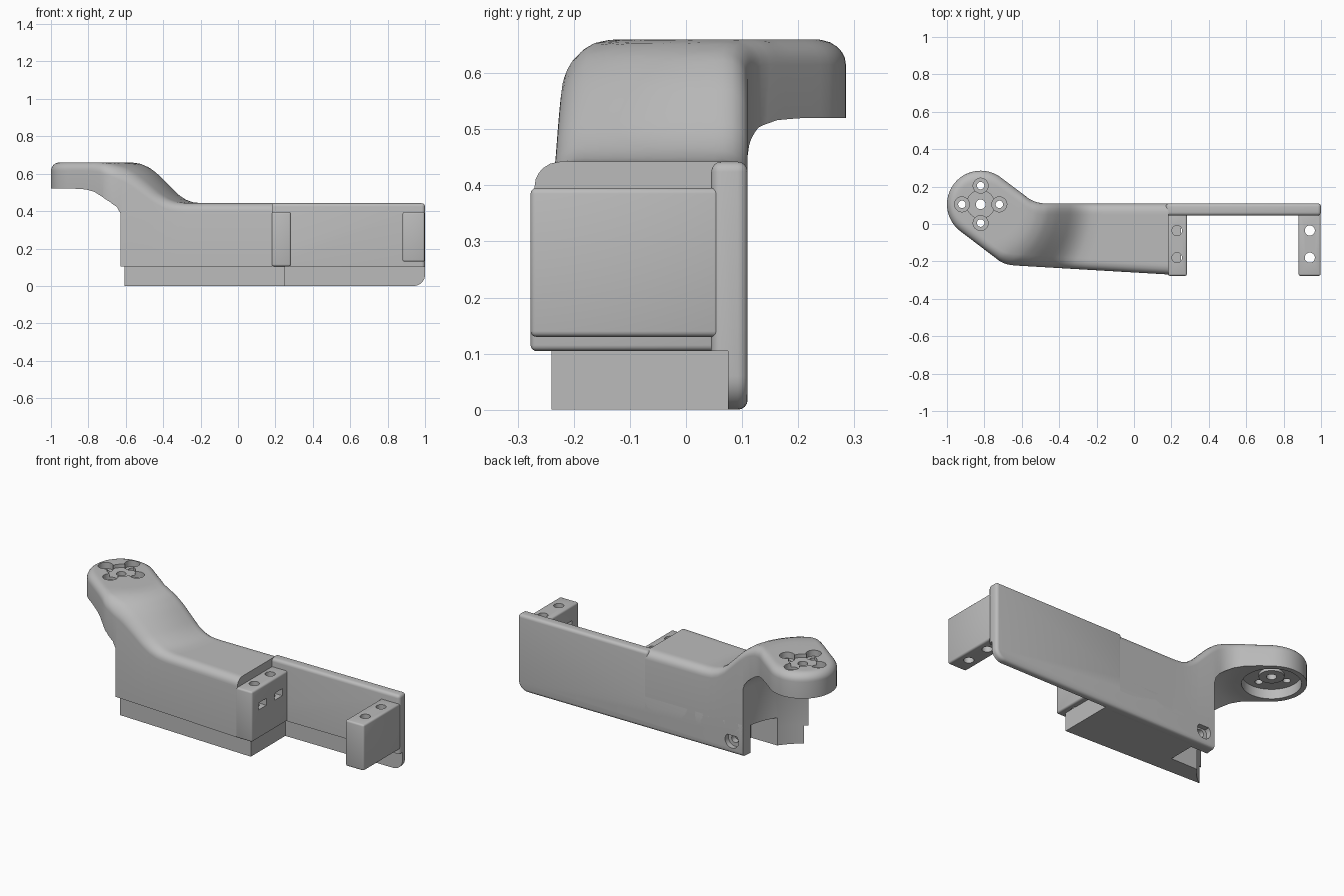
import bpy, bmesh, math
from mathutils import Vector

cube = bpy.data.objects.get("Cube")
if cube:
    bpy.data.objects.remove(cube, do_unlink=True)

grey = bpy.data.materials.new("plain_grey")
grey.use_nodes = True
grey.diffuse_color = (0.5, 0.5, 0.5, 1)
grey.node_tree.nodes["Principled BSDF"].inputs["Base Color"].default_value = (0.5, 0.5, 0.5, 1)

HUB = Vector((-0.82, 0.105))   # centre of the round arm end
HUB_R = 0.18
ROUND = 0.045                  # rounding along the top edges


def make(name, bm):
    bmesh.ops.recalc_face_normals(bm, faces=bm.faces)
    mesh = bpy.data.meshes.new(name)
    bm.to_mesh(mesh)
    bm.free()
    mesh.materials.append(grey)
    ob = bpy.data.objects.new(name, mesh)
    bpy.context.collection.objects.link(ob)
    return ob


def prism(name, outline, low, high, plane="xy"):
    """Extrude an outline along z (xy) or along y (xz)."""
    bm = bmesh.new()
    at = (lambda p, h: (p[0], p[1], h)) if plane == "xy" else (lambda p, h: (p[0], h, p[1]))
    rings = [[bm.verts.new(at(p, h)) for p in outline] for h in (low, high)]
    n = len(outline)
    for i in range(n):
        j = (i + 1) % n
        bm.faces.new((rings[0][i], rings[0][j], rings[1][j], rings[1][i]))
    for ring in rings:
        bm.faces.new(ring)
    return make(name, bm)


def box(name, x, y, z):
    return prism(name, [(x[0], y[0]), (x[1], y[0]), (x[1], y[1]), (x[0], y[1])], *z)


def disc(name, centre, radius, low, high, plane="xy", n=40):
    pts = [(centre[0] + radius * math.cos(math.tau * i / n),
            centre[1] + radius * math.sin(math.tau * i / n)) for i in range(n)]
    return prism(name, pts, low, high, plane)


def apply(ob, kind, **settings):
    mod = ob.modifiers.new(kind.lower(), kind)
    for key, value in settings.items():
        setattr(mod, key, value)
    bpy.context.view_layer.objects.active = ob
    bpy.ops.object.modifier_apply(modifier=mod.name)


def bevel(ob, width, segments=4):
    apply(ob, "BEVEL", width=width, segments=segments, limit_method="ANGLE",
          angle_limit=math.radians(40))


def cut(ob, cutter, keep=False):
    apply(ob, "BOOLEAN", operation="DIFFERENCE", solver="EXACT", object=cutter)
    cutter.hide_render = True
    if not keep:
        bpy.data.objects.remove(cutter, do_unlink=True)


def interp(pts, v):
    for (a, fa), (b, fb) in zip(pts, pts[1:]):
        if v <= b:
            return fa + (fb - fa) * max(0, v - a) / (b - a)
    return pts[-1][1]


# Plan edges and the height of the arm as a function of distance from the hub
FRONT = [(-0.929, -0.038), (-0.72, -0.197), (-0.69, -0.213), (-0.65, -0.221), (0.185, -0.27)]
BACK = [(-0.712, 0.249), (-0.59, 0.157), (-0.56, 0.134), (-0.53, 0.119), (-0.49, 0.11), (0.185, 0.11)]
HEIGHT = [(0, 0.66), (0.25, 0.66), (0.3, 0.653), (0.35, 0.632), (0.4, 0.592), (0.5, 0.49),
          (0.54, 0.462), (0.58, 0.447), (0.63, 0.442), (2, 0.442)]


def edge(x, pts, sign):
    if x < pts[0][0]:
        return HUB.y + sign * math.sqrt(max(0, HUB_R ** 2 - (x - HUB.x) ** 2))
    return interp(pts, x)


def top(x, y, gap):
    r = (Vector((x, y)) - HUB).length
    if x < -0.925:
        gap = HUB_R - r
    elif x < -0.6:
        gap *= 0.85
    gap = min(max(gap, 0), ROUND)
    return interp(HEIGHT, r) - ROUND + math.sqrt(ROUND ** 2 - (ROUND - gap) ** 2)


# Body with raised arm: sections lofted along x
stations = [-0.9998 + 0.18 * (1 - math.cos(math.pi / 2 * i / 12)) for i in range(12)]
stations += [-0.82 + 0.02 * i for i in range(36)] + [-0.05, 0.1, 0.185]
insets = [0, 0.002, 0.007, 0.015, 0.028, 0.045, 0.06]
bm = bmesh.new()
sections = []
for x in stations:
    yf, yb = edge(x, FRONT, -1), edge(x, BACK, 1)
    w = yb - yf
    gaps = [d * min(1, w / 0.14) for d in insets]
    ys = [yf + d for d in gaps]
    ys += [yf + gaps[-1] + (w - 2 * gaps[-1]) * k / 8 for k in range(1, 8)]
    ys += [yb - d for d in reversed(gaps)]
    pts = [(yf, 0.105)] + [(y, top(x, y, min(y - yf, yb - y))) for y in ys] + [(yb, 0.105)]
    sections.append([bm.verts.new((x, y, z)) for y, z in pts])
for a, b in zip(sections, sections[1:]):
    for i in range(len(a)):
        j = (i + 1) % len(a)
        bm.faces.new((a[i], b[i], b[j], a[j]))
bm.faces.new(sections[0])
bm.faces.new(sections[-1])
body = make("body_with_arm", bm)

# Lower cover and back plate
cover = prism("lower_cover", [(-0.61, -0.21), (0.25, -0.24), (0.25, 0.08), (-0.61, 0.08)], 0, 0.107)
corner = [(0.94 + 0.06 * math.sin(t), 0.06 - 0.06 * math.cos(t))
          for t in [math.pi / 2 * i / 8 for i in range(9)]]
plate = prism("back_plate", [(-0.46, 0)] + corner +
              [(1, 0.442), (0.17, 0.442), (0.17, 0.2), (-0.46, 0.2)], 0.045, 0.11, "xz")
bevel(plate, 0.018)
cut(plate, box("recess_cutter", (0.2, 1.1), (-0.1, 0.075), (-0.1, 0.105)))

# Round clearance below the arm, turned about the hub
profile = [(0.38, -0.2), (0.38, 0.385), (0.37, 0.42), (0.345, 0.45), (0.31, 0.478),
           (0.27, 0.503), (0.23, 0.516), (0.19, 0.52)]
bm = bmesh.new()
n = 80
rings = [[bm.verts.new((HUB.x + r * math.cos(math.tau * i / n),
                        HUB.y + r * math.sin(math.tau * i / n), z)) for i in range(n)]
         for r, z in profile]
for a, b in zip(rings, rings[1:]):
    for i in range(n):
        bm.faces.new((a[i], a[(i + 1) % n], b[(i + 1) % n], b[i]))
bm.faces.new(rings[0])
bm.faces.new(rings[-1])
clearance = make("clearance_cutter", bm)
cut(body, clearance, keep=True)
cut(cover, clearance, keep=True)
cut(plate, clearance)

# Cable opening at the left end
for part in (cover, body):
    cut(part, box("opening_cutter", (-0.7, -0.34), (-0.11, 0.045), (-0.1, 0.16)))

# Arm holes: pocket below, cross-shaped recess above, five through holes
cut(body, disc("pocket_cutter", HUB, 0.152, 0.4, 0.575))
cut(body, disc("recess_cutter", HUB, 0.075, 0.64, 0.8))
cut(body, disc("centre_cutter", HUB, 0.026, 0.4, 0.81))
for dx, dy in ((0.1, 0), (-0.1, 0), (0, 0.1), (0, -0.1)):
    spot = HUB + Vector((dx, dy))
    cut(body, disc("screw_head_cutter", spot, 0.04, 0.625, 0.82))
    cut(body, disc("screw_cutter", spot, 0.02, 0.41, 0.83))
boss = disc("pocket_boss", HUB, 0.065, 0.56, 0.58)
cut(boss, disc("boss_cutter", HUB, 0.026, 0.4, 0.7))

# Screw hole through the back plate
for part in (plate, cover):
    cut(part, disc("back_head_cutter", (-0.37, 0.075), 0.043, 0.08, 0.2, "xz"))
    cut(part, disc("back_screw_cutter", (-0.37, 0.075), 0.022, 0.0, 0.21, "xz"))

# Mounting legs with screw holes and nut slots on their facing sides
legs = []
for name, x, low, hole_x, slot in (("inner_leg", (0.18, 0.283), 0.105, 0.23, (0.23, 0.4)),
                                   ("outer_leg", (0.88, 0.998), 0.13, 0.94, (0.8, 0.94))):
    leg = box(name, x, (-0.277, 0.06), (low, 0.395))
    bevel(leg, 0.01, 3)
    for y in (-0.035, -0.18):
        cut(leg, disc("leg_hole_cutter", (hole_x, y), 0.027, 0.0, 0.6))
        cut(leg, box("nut_slot_cutter", slot, (y - 0.035, y + 0.035), (0.27, 0.31)))
    legs.append(leg)

# Smooth shading with sharp edges kept
for ob in [body, cover, plate, boss] + legs:
    bpy.ops.object.select_all(action="DESELECT")
    ob.select_set(True)
    bpy.context.view_layer.objects.active = ob
    bpy.ops.object.shade_smooth_by_angle(angle=math.radians(32))
